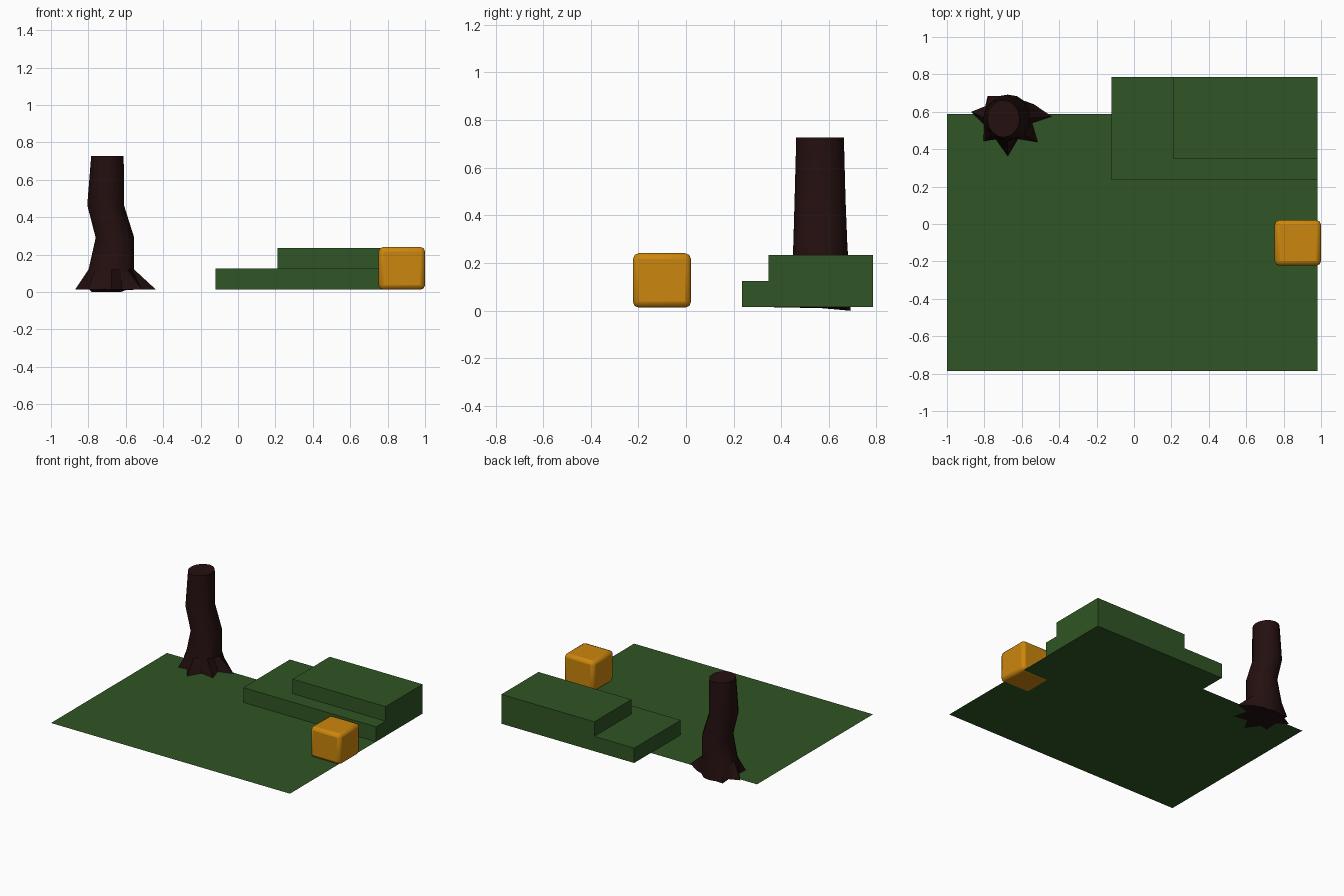
import bpy, bmesh, math

if "Cube" in bpy.data.objects:
    bpy.data.objects.remove(bpy.data.objects["Cube"])

BASE = 0.014  # ground level


def material(name, rgb):
    m = bpy.data.materials.new(name)
    m.diffuse_color = (*rgb, 1)
    m.use_nodes = True
    m.node_tree.nodes["Principled BSDF"].inputs["Base Color"].default_value = m.diffuse_color
    return m


grass = material("grass", (0.030, 0.091, 0.018))
bark = material("bark", (0.018, 0.005, 0.005))
amber = material("amber", (0.60, 0.24, 0.004))


def finish(bm, name, mat):
    mesh = bpy.data.meshes.new(name)
    bm.to_mesh(mesh)
    bm.free()
    ob = bpy.data.objects.new(name, mesh)
    bpy.context.collection.objects.link(ob)
    mesh.materials.append(mat)
    return ob


def box(name, lo, hi, mat):
    bm = bmesh.new()
    bmesh.ops.create_cube(bm, size=1)
    for v in bm.verts:
        v.co = [(l + h) / 2 + c * (h - l) for l, h, c in zip(lo, hi, v.co)]
    return finish(bm, name, mat)


def smooth(ob, angle):
    bpy.ops.object.select_all(action='DESELECT')
    ob.select_set(True)
    bpy.context.view_layer.objects.active = ob
    bpy.ops.object.shade_smooth_by_angle(angle=math.radians(angle))


# Flat ground sheet
bm = bmesh.new()
bm.faces.new([bm.verts.new((x, y, BASE)) for x, y in
              ((-1, -0.785), (0.98, -0.785), (0.98, 0.588), (-1, 0.588))])
finish(bm, "ground", grass)

# Two stepped terraces
box("lower_terrace", (-0.12, 0.235, BASE), (0.98, 0.785, 0.125), grass)
box("upper_terrace", (0.21, 0.347, 0.125), (0.98, 0.785, 0.234), grass)

# Crate with softened edges
crate = box("crate", (0.752, -0.223, BASE - 0.002), (1.0, 0.021, 0.241), amber)
bev = crate.modifiers.new("soft_edges", 'BEVEL')
bev.width = 0.025
bev.segments = 2
smooth(crate, 30)

# Tree trunk: rings lofted upward from a root-shaped base
ROOTS = [(0.235, 0.005), (0.14, 0.07), (0.085, 0.09), (0.05, 0.113),
         (0, 0.122), (-0.05, 0.113), (-0.108, 0.115), (-0.12, 0.06),
         (-0.195, 0.03), (-0.125, -0.025), (-0.13, -0.127), (-0.065, -0.115),
         (0, -0.207), (0.055, -0.115), (0.16, -0.132), (0.13, -0.03)]
RINGS = [(-0.677, 0.566, 0.122, 0.121, 0.12),  # x, y, radius x, radius y, z
         (-0.658, 0.564, 0.103, 0.113, 0.29),
         (-0.708, 0.563, 0.098, 0.107, 0.465),
         (-0.698, 0.563, 0.087, 0.100, 0.727)]
N = len(ROOTS)
bm = bmesh.new()
loops = [[bm.verts.new((-0.675 + x, 0.57 + y, 0.0 if y > 0.1 else BASE))
          for x, y in ROOTS]]
for cx, cy, rx, ry, z in RINGS:
    loops.append([bm.verts.new((cx + rx * math.cos(math.tau * k / N),
                                cy + ry * math.sin(math.tau * k / N), z))
                  for k in range(N)])
for a, b in zip(loops, loops[1:]):
    for k in range(N):
        j = (k + 1) % N
        bm.faces.new((a[k], a[j], b[j], b[k]))
bm.faces.new(loops[-1])
hub = bm.verts.new((-0.675, 0.57, BASE - 0.004))
for k in range(N):
    bm.faces.new((loops[0][(k + 1) % N], loops[0][k], hub))
smooth(finish(bm, "tree_trunk", bark), 35)
